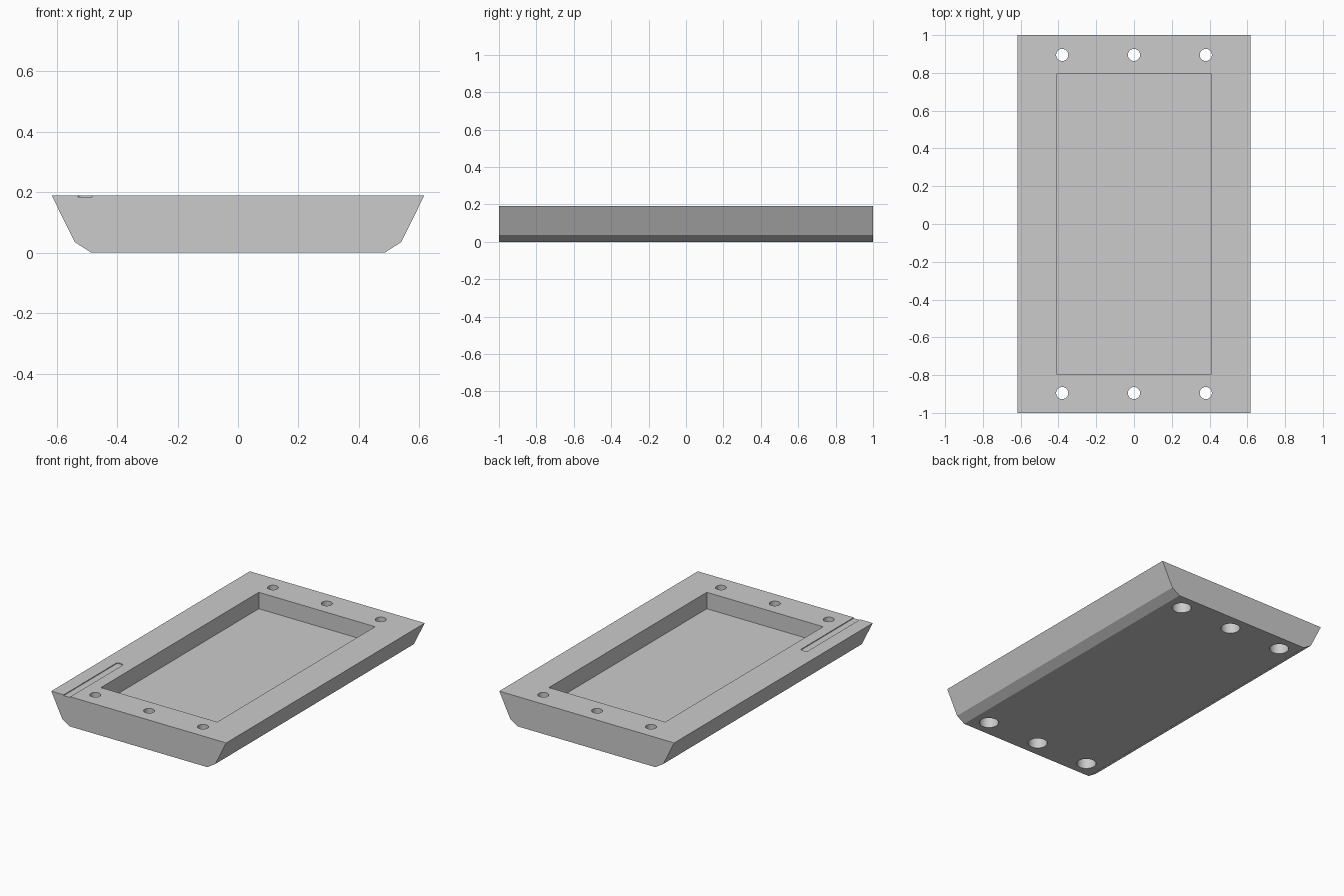
import bpy, bmesh
from math import radians, sin, cos, pi

if "Cube" in bpy.data.objects:
    bpy.data.objects.remove(bpy.data.objects["Cube"], do_unlink=True)

HEIGHT = 0.19

grey = bpy.data.materials.new("light_grey")
grey.use_nodes = True
grey.diffuse_color = (0.6, 0.6, 0.6, 1)
grey.node_tree.nodes["Principled BSDF"].inputs["Base Color"].default_value = (0.6, 0.6, 0.6, 1)


def prism(name, outline, offset):
    """Extrude a closed 3D outline along an offset vector."""
    bm = bmesh.new()
    face = bm.faces.new([bm.verts.new(p) for p in outline])
    ext = bmesh.ops.extrude_face_region(bm, geom=[face])
    verts = [g for g in ext["geom"] if isinstance(g, bmesh.types.BMVert)]
    bmesh.ops.translate(bm, verts=verts, vec=offset)
    bmesh.ops.recalc_face_normals(bm, faces=bm.faces)
    mesh = bpy.data.meshes.new(name)
    bm.to_mesh(mesh)
    bm.free()
    mesh.materials.append(grey)
    obj = bpy.data.objects.new(name, mesh)
    bpy.context.collection.objects.link(obj)
    return obj


def circle(x, y, z, r, n=48):
    return [(x + r * cos(2 * pi * i / n), y + r * sin(2 * pi * i / n), z) for i in range(n)]


# Tray body: flared profile with chamfered lower edges
half = [(0.485, 0), (0.54, 0.035), (0.617, HEIGHT)]
profile = half + [(-x, z) for x, z in reversed(half)]
body = prism("tray_body", [(x, -1, z) for x, z in profile], (0, 2, 0))
cutters = []

# Rectangular pocket
px, py, floor = 0.41, 0.795, 0.085
cutters.append(prism("pocket_cutter", [(-px, -py, floor), (px, -py, floor),
                                       (px, py, floor), (-px, py, floor)], (0, 0, 0.3)))

# Shallow groove, open at the front, with rounded inner corners
x0, x1, end, r, gz = -0.529, -0.483, -0.46, 0.014, HEIGHT - 0.005
groove = [(x0, -1.1, gz), (x1, -1.1, gz)]
for cx, start in ((x1 - r, 0), (x0 + r, 90)):
    for i in range(7):
        a = radians(start + 15 * i)
        groove.append((cx + r * cos(a), end - r + r * sin(a), gz))
cutters.append(prism("groove_cutter", groove, (0, 0, 0.1)))

# Screw holes, counterbored from the underside
for x in (-0.38, 0, 0.38):
    for y in (-0.895, 0.895):
        cutters.append(prism("hole_cutter", circle(x, y, -0.1, 0.032), (0, 0, 0.5)))
        cutters.append(prism("counterbore_cutter", circle(x, y, -0.1, 0.057), (0, 0, 0.2)))

# Cut everything and discard the cutters
bpy.ops.object.select_all(action='DESELECT')
bpy.context.view_layer.objects.active = body
body.select_set(True)
for cutter in cutters:
    mod = body.modifiers.new("cut", 'BOOLEAN')
    mod.operation = 'DIFFERENCE'
    mod.solver = 'EXACT'
    mod.object = cutter
    bpy.ops.object.modifier_apply(modifier=mod.name)
    bpy.data.objects.remove(cutter, do_unlink=True)

bpy.ops.object.shade_smooth_by_angle(angle=radians(20))
